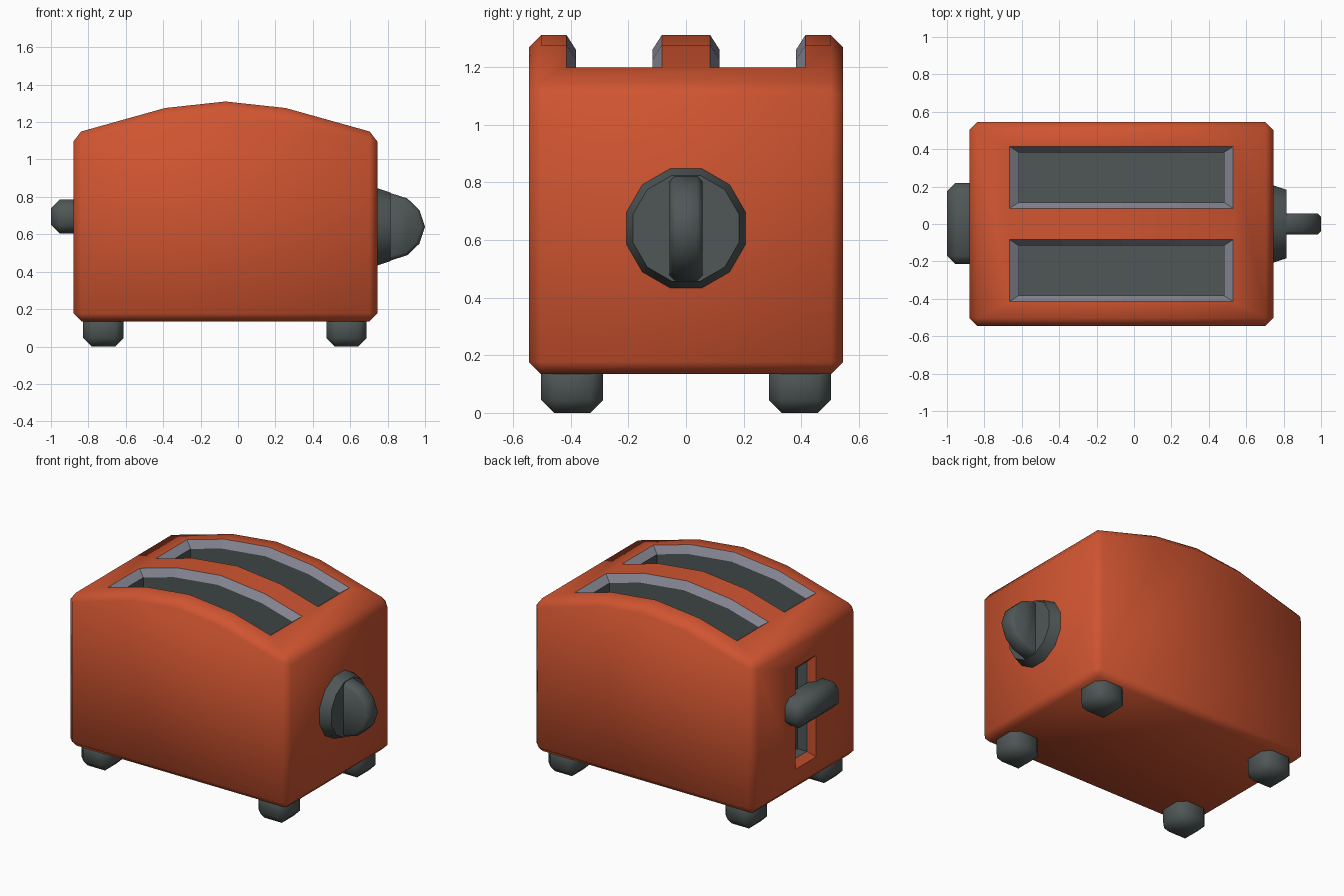
import bpy, bmesh, math
from mathutils import Matrix

if "Cube" in bpy.data.objects:
    bpy.data.objects.remove(bpy.data.objects["Cube"])


def material(name, rgb):
    m = bpy.data.materials.new(name)
    m.diffuse_color = (*rgb, 1)
    m.use_nodes = True
    m.node_tree.nodes["Principled BSDF"].inputs["Base Color"].default_value = m.diffuse_color
    return m


ORANGE = material("orange_enamel", (0.63, 0.09, 0.03))
DARK = material("dark_grey", (0.078, 0.095, 0.093))
RIM = material("rim_grey", (0.25, 0.25, 0.31))


def make(name, bm, mats, recalc=True):
    if recalc:
        bmesh.ops.recalc_face_normals(bm, faces=bm.faces)
    me = bpy.data.meshes.new(name)
    bm.to_mesh(me)
    bm.free()
    ob = bpy.data.objects.new(name, me)
    bpy.context.collection.objects.link(ob)
    for m in mats:
        me.materials.append(m)
    return ob


def apply(ob, mod):
    bpy.ops.object.select_all(action='DESELECT')
    bpy.context.view_layer.objects.active = ob
    ob.select_set(True)
    bpy.ops.object.modifier_apply(modifier=mod.name)


def bevel(ob, width):
    mod = ob.modifiers.new("bevel", 'BEVEL')
    mod.width, mod.segments = width, 1
    mod.limit_method, mod.angle_limit = 'ANGLE', math.radians(40)
    apply(ob, mod)


def smooth(ob, angle):
    bpy.ops.object.select_all(action='DESELECT')
    bpy.context.view_layer.objects.active = ob
    ob.select_set(True)
    bpy.ops.object.shade_smooth_by_angle(angle=math.radians(angle))


def box(name, lo, hi, mats):
    bm = bmesh.new()
    bmesh.ops.create_cube(bm, size=1)
    for v in bm.verts:
        v.co = [l + (c + 0.5) * (h - l) for c, l, h in zip(v.co, lo, hi)]
    return make(name, bm, mats)


def prism(name, pts, y0, y1, mats):
    # extrude an xz outline along y
    bm = bmesh.new()
    face = bm.faces.new([bm.verts.new((x, y0, z)) for x, z in pts])
    ext = bmesh.ops.extrude_face_region(bm, geom=[face])
    bmesh.ops.translate(bm, vec=(0, y1 - y0, 0),
                        verts=[v for v in ext["geom"] if isinstance(v, bmesh.types.BMVert)])
    return make(name, bm, mats)


def liner(name, loops, mats):
    # sloping rim between the first two loops, then a well with a floor
    bm = bmesh.new()
    rings = [[bm.verts.new(p) for p in loop] for loop in loops]
    n = len(rings[0])
    for k, (a, b) in enumerate(zip(rings, rings[1:])):
        for i in range(n):
            j = (i + 1) % n
            bm.faces.new((a[i], a[j], b[j], b[i])).material_index = k
    bm.faces.new(rings[-1]).material_index = 1
    return make(name, bm, mats, recalc=False)


# arched roof line
ROOF = [(-0.88, 1.138), (-0.39, 1.275), (-0.0675, 1.31), (0.255, 1.275), (0.745, 1.138)]


def roof(x):
    for (x0, z0), (x1, z1) in zip(ROOF, ROOF[1:]):
        if x <= x1:
            return z0 + (x - x0) / (x1 - x0) * (z1 - z0)


# body
body = prism("body", [(0.745, 0.135), (-0.88, 0.135)] + ROOF, -0.545, 0.545, [ORANGE])
bevel(body, 0.042)


def cut(lo, hi):
    cutter = box("cutter", lo, hi, [ORANGE])
    cutter.hide_render = True
    mod = body.modifiers.new("cut", 'BOOLEAN')
    mod.operation, mod.solver, mod.object = 'DIFFERENCE', 'EXACT', cutter
    apply(body, mod)
    bpy.data.objects.remove(cutter)


# bread slots
def slot_loop(x0, x1, y0, y1, drop=0, floor=None):
    xs = [x0, -0.39, -0.0675, 0.255, x1]
    z = lambda x: roof(x) - drop if floor is None else floor
    return [(x, y0, z(x)) for x in xs] + [(x, y1, z(x)) for x in reversed(xs)]


for side, yc in (("front", -0.249), ("back", 0.249)):
    cut((-0.665, yc - 0.165, 0.38), (0.53, yc + 0.165, 1.6))
    inner = (-0.615, 0.48, yc - 0.133, yc + 0.133)
    liner(side + "_bread_slot", [
        slot_loop(-0.665, 0.53, yc - 0.165, yc + 0.165),
        slot_loop(*inner, drop=0.05),
        slot_loop(*inner, floor=0.4)], [RIM, DARK])


# lever track on the left end
def track_loop(x, inset):
    y, z0, z1 = 0.11 - inset, 0.285 + inset, 0.96 - inset
    return [(x, -y, z0), (x, -y, z1), (x, y, z1), (x, y, z0)]


cut((-1.0, -0.11, 0.285), (-0.76, 0.11, 0.96))
liner("lever_track", [track_loop(-0.88, 0), track_loop(-0.84, 0.04),
                      track_loop(-0.77, 0.04)], [ORANGE, DARK])
smooth(body, 50)

# lever handle
lever = box("lever_handle", (-1.0, -0.215, 0.605), (-0.8, 0.22, 0.785), [DARK])
bevel(lever, 0.045)
smooth(lever, 50)

# feet
for fx, xc in (("left", -0.72), ("right", 0.58)):
    for fy, yc in (("front", -0.395), ("back", 0.395)):
        foot = box(f"{fy}_{fx}_foot", (xc - 0.108, yc - 0.108, 0), (xc + 0.108, yc + 0.108, 0.2), [DARK])
        bevel(foot, 0.045)
        smooth(foot, 50)

# dial base on the right end
bm = bmesh.new()
bmesh.ops.create_cone(bm, cap_ends=True, segments=12, radius1=0.221, radius2=0.19, depth=0.09,
                      matrix=Matrix.Translation((0.77, 0, 0.64)) @ Matrix.Rotation(math.pi / 2, 4, 'Y')
                      @ Matrix.Rotation(math.radians(15), 4, 'Z'))
smooth(make("dial_base", bm, [DARK]), 35)

# dial grip
grip = prism("dial_grip", [(0.79, 0.458), (0.81, 0.458), (0.905, 0.488), (0.97, 0.55), (1.0, 0.64),
                           (0.97, 0.73), (0.905, 0.792), (0.81, 0.822), (0.79, 0.822)],
             -0.057, 0.057, [DARK])
bevel(grip, 0.025)
smooth(grip, 50)
